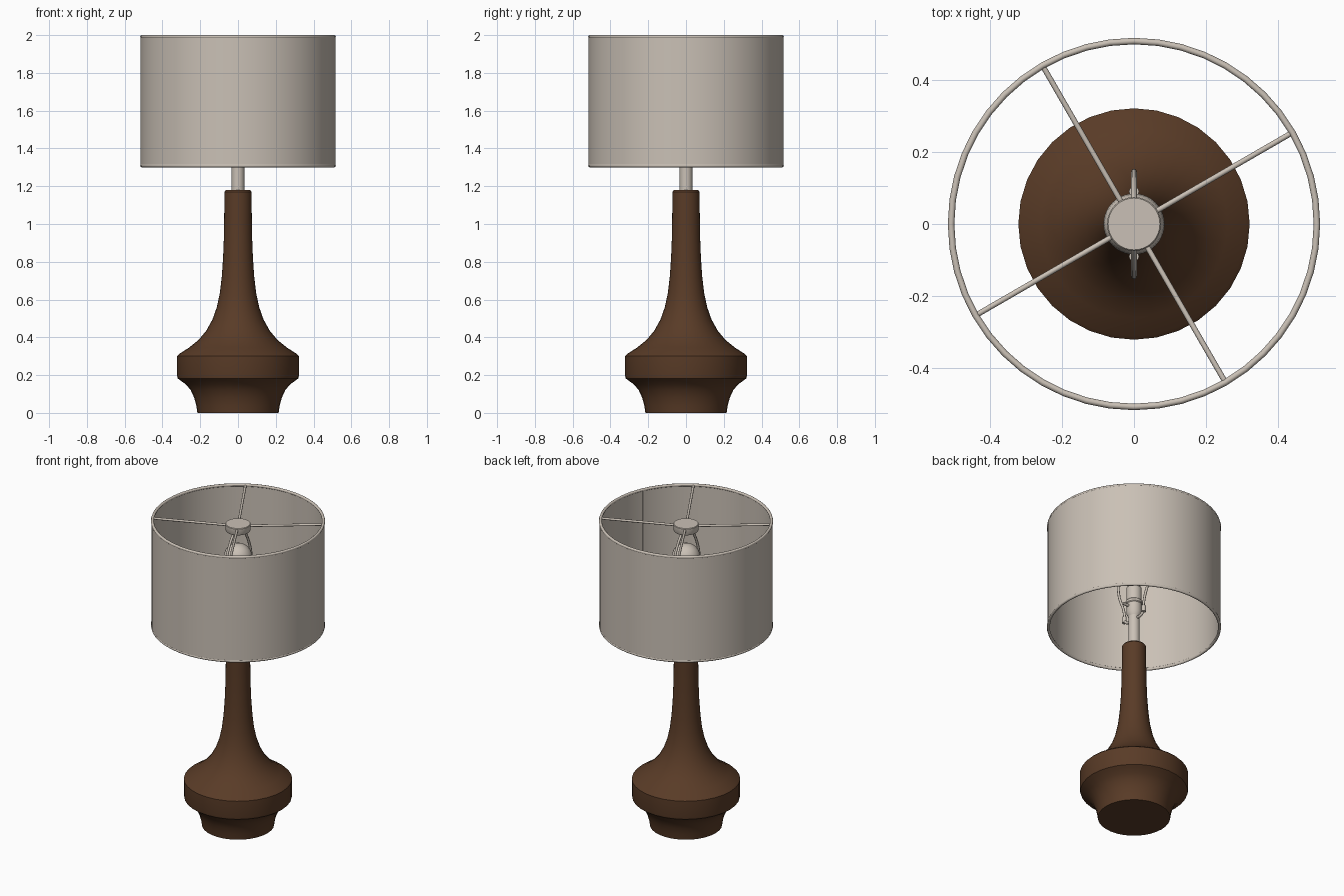
import bpy, bmesh, math
from mathutils import Vector

if "Cube" in bpy.data.objects:
    bpy.data.objects.remove(bpy.data.objects["Cube"])


def material(name, rgb):
    m = bpy.data.materials.new(name)
    m.diffuse_color = (*rgb, 1)
    m.use_nodes = True
    m.node_tree.nodes["Principled BSDF"].inputs["Base Color"].default_value = m.diffuse_color
    return m


WOOD = material("dark_wood", (0.100, 0.044, 0.020))
CREAM = material("warm_grey", (0.59, 0.53, 0.465))


def finish(ob, mat, angle=35):
    ob.data.materials.append(mat)
    bpy.ops.object.select_all(action='DESELECT')
    ob.select_set(True)
    bpy.context.view_layer.objects.active = ob
    bpy.ops.object.shade_smooth_by_angle(angle=math.radians(angle))
    return ob


def lathe(name, profile, mat, sides=32, closed=False, angle=35):
    """Spin (radius, z) points round the z axis."""
    bm = bmesh.new()
    vs = [bm.verts.new((r, 0, z)) for r, z in profile]
    pairs = list(zip(vs, vs[1:])) + ([(vs[-1], vs[0])] if closed else [])
    edges = [bm.edges.new(p) for p in pairs]
    bmesh.ops.spin(bm, geom=vs + edges, cent=(0, 0, 0), axis=(0, 0, 1),
                   angle=2 * math.pi, steps=sides, use_duplicate=False)
    bmesh.ops.remove_doubles(bm, verts=bm.verts[:], dist=1e-4)
    bmesh.ops.recalc_face_normals(bm, faces=bm.faces[:])
    me = bpy.data.meshes.new(name)
    bm.to_mesh(me)
    bm.free()
    ob = bpy.data.objects.new(name, me)
    bpy.context.collection.objects.link(ob)
    return finish(ob, mat, angle)


def rod(name, a, b, r, mat, sides=12):
    a, b = Vector(a), Vector(b)
    d = b - a
    bpy.ops.mesh.primitive_cylinder_add(vertices=sides, radius=r, depth=d.length,
                                        location=(a + b) / 2)
    ob = bpy.context.object
    ob.name = name
    ob.rotation_euler = d.to_track_quat('Z', 'Y').to_euler()
    return finish(ob, mat)


def wire(name, points, r, mat):
    """Smooth round wire through points, turned into a mesh."""
    cu = bpy.data.curves.new(name, 'CURVE')
    cu.dimensions = '3D'
    cu.bevel_depth, cu.bevel_resolution, cu.resolution_u = r, 2, 6
    cu.use_fill_caps = True
    sp = cu.splines.new('BEZIER')
    sp.bezier_points.add(len(points) - 1)
    for bp, p in zip(sp.bezier_points, points):
        bp.co = p
        bp.handle_left_type = bp.handle_right_type = 'AUTO'
    ob = bpy.data.objects.new(name, cu)
    bpy.context.collection.objects.link(ob)
    bpy.ops.object.select_all(action='DESELECT')
    ob.select_set(True)
    bpy.context.view_layer.objects.active = ob
    bpy.ops.object.convert(target='MESH')
    return finish(bpy.context.object, mat, 50)


# Turned wooden base
lathe("base", [(0, 0), (0.215, 0), (0.221, 0.04), (0.232, 0.08), (0.25, 0.12),
               (0.275, 0.15), (0.305, 0.172), (0.319, 0.182), (0.322, 0.195),
               (0.322, 0.302), (0.312, 0.312), (0.26, 0.345), (0.21, 0.385),
               (0.168, 0.435), (0.135, 0.495), (0.112, 0.56), (0.096, 0.635),
               (0.086, 0.72), (0.079, 0.82), (0.075, 0.92), (0.073, 1.03),
               (0.072, 1.17), (0.064, 1.18), (0, 1.18)], WOOD)

# Stem, socket and bulb
lathe("stem", [(0, 1.17), (0.034, 1.17), (0.034, 1.38), (0, 1.38)], CREAM, 24)
lathe("socket", [(0, 1.37), (0.03, 1.37), (0.046, 1.40), (0.046, 1.46), (0.05, 1.465),
                 (0.05, 1.48), (0.046, 1.485), (0.046, 1.57), (0, 1.57)], CREAM, 24)
bulb = [(0, 1.56), (0.038, 1.56), (0.04, 1.61), (0.055, 1.67)]
bulb += [(0.085 * math.cos(math.radians(a)), 1.755 + 0.085 * math.sin(math.radians(a)))
         for a in range(-30, 90, 15)] + [(0, 1.84)]
lathe("bulb", bulb, CREAM, 32, angle=60)

# Harp around the bulb, with its saddle and ferrules
for s, side in ((-1, "front"), (1, "back")):
    wire("harp_" + side, [(0, s * 0.088, 1.38), (0, s * 0.09, 1.44), (0, s * 0.142, 1.60),
                          (0, s * 0.138, 1.72), (0, s * 0.085, 1.87),
                          (0, s * 0.03, 1.945)], 0.008, CREAM)
    wire("saddle_" + side, [(0, s * 0.02, 1.362), (0, s * 0.065, 1.365),
                            (0, s * 0.088, 1.39)], 0.009, CREAM)
    rod("ferrule_" + side, (0, s * 0.089, 1.375), (0, s * 0.09, 1.415), 0.014, CREAM)
rod("switch_key", (0.03, 0, 1.44), (0.085, 0, 1.44), 0.009, CREAM)

# Cap and four spokes carrying the shade
lathe("cap", [(0, 1.93), (0.072, 1.93), (0.075, 1.935), (0.075, 1.972),
              (0.072, 1.975), (0, 1.975)], CREAM, 32)
for i in range(4):
    a = math.radians(30 + 90 * i)
    c, s = math.cos(a), math.sin(a)
    rod(f"spoke_{i + 1}", (0.06 * c, 0.06 * s, 1.962), (0.506 * c, 0.506 * s, 1.988),
        0.0075, CREAM)

# Drum shade with rolled rims and an inner seam strip
lathe("shade", [(0.506, 1.308), (0.516, 1.308), (0.516, 1.992), (0.506, 1.992)],
      CREAM, 48, closed=True)
for name, z in (("lower_rim", 1.309), ("upper_rim", 1.991)):
    lathe(name, [(0.509 + 0.009 * math.cos(k * math.pi / 5), z + 0.009 * math.sin(k * math.pi / 5))
                 for k in range(10)], CREAM, 48, closed=True, angle=50)
a = math.radians(-25.5)
bpy.ops.mesh.primitive_cube_add(size=1, location=(0.504 * math.cos(a), 0.504 * math.sin(a), 1.65),
                                rotation=(0, 0, a))
seam = bpy.context.object
seam.name = "shade_seam"
seam.scale = (0.008, 0.024, 0.68)
finish(seam, CREAM)
